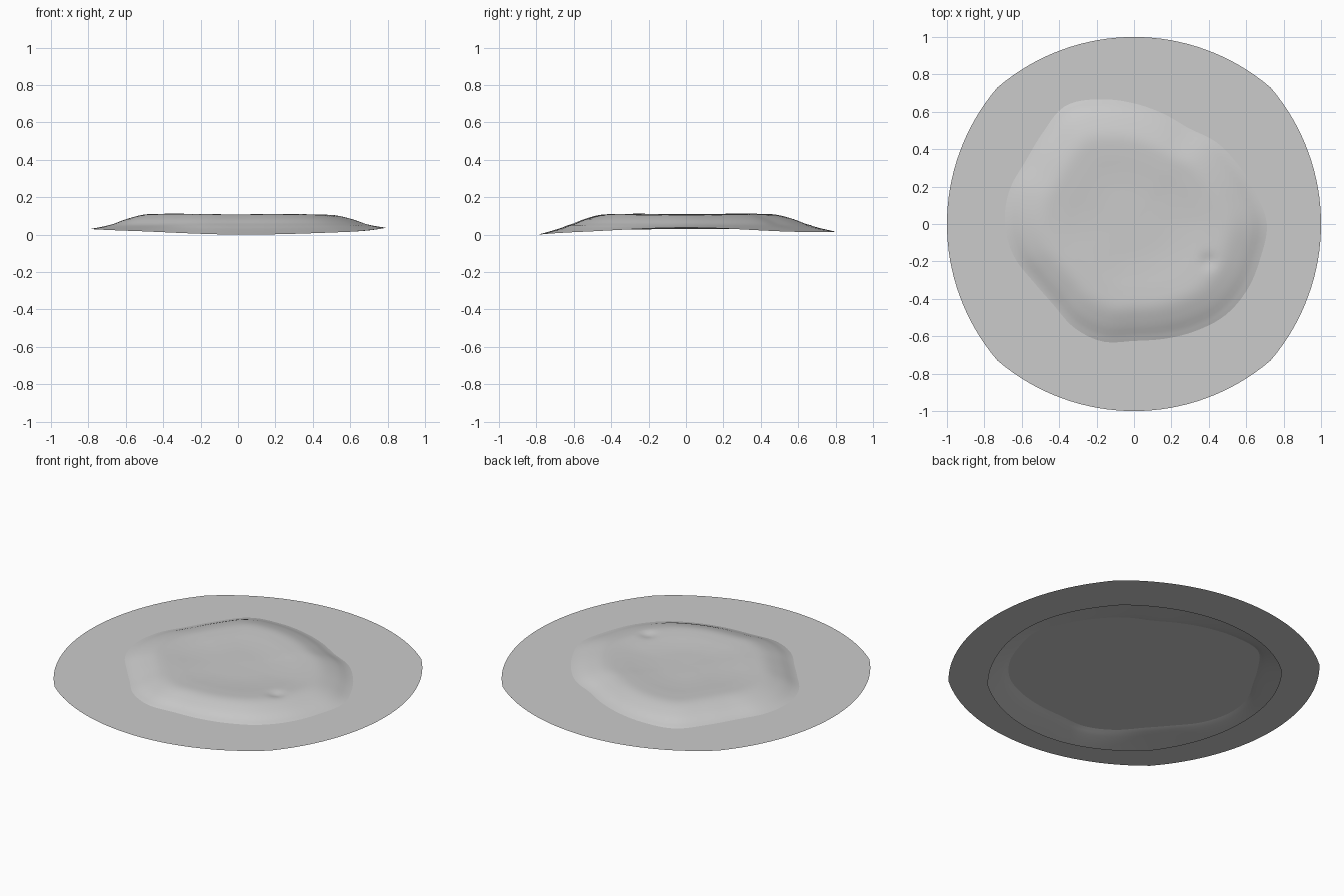
import bpy, bmesh
from math import sin, cos, tau, pi, sqrt, exp, floor

cube = bpy.data.objects.get("Cube")
if cube:
    bpy.data.objects.remove(cube, do_unlink=True)

SIDES = 128
RINGS = 36
GROUND_Z = 0.05


def material(name, colour):
    mat = bpy.data.materials.new(name)
    mat.use_nodes = True
    mat.diffuse_color = colour
    mat.node_tree.nodes["Principled BSDF"].inputs["Base Color"].default_value = colour
    return mat


def spline(values, t, loop=False):
    """Smooth curve through evenly spaced values."""
    n, i = len(values), floor(t)
    f = t - i
    pick = (lambda k: values[k % n]) if loop else (lambda k: values[min(max(k, 0), n - 1)])
    a, b, c, d = (pick(i + k) for k in (-1, 0, 1, 2))
    return b + 0.5 * f * (c - a + f * (2 * a - 5 * b + 4 * c - d + f * (3 * (b - c) + d - a)))


def four_arc(angle):
    """Radius of a rounded square made of four shallow arcs."""
    t = (angle + pi / 4) % (pi / 2) - pi / 4
    return sqrt(1.122 ** 2 - (0.122 * sin(t)) ** 2) - 0.122 * cos(t)


def make_object(name, bm, mat):
    bmesh.ops.recalc_face_normals(bm, faces=bm.faces)
    if sum(f.normal.z for f in bm.faces) < 0:
        bmesh.ops.reverse_faces(bm, faces=bm.faces)
    mesh = bpy.data.meshes.new(name)
    bm.to_mesh(mesh)
    bm.free()
    mesh.materials.append(mat)
    for poly in mesh.polygons:
        poly.use_smooth = True
    obj = bpy.data.objects.new(name, mesh)
    bpy.context.collection.objects.link(obj)
    return obj


grey = material("stone grey", (0.6, 0.6, 0.6, 1))

# Flat ground sheet
bm = bmesh.new()
angles = [tau * i / SIDES for i in range(SIDES)]
bm.faces.new([bm.verts.new((four_arc(a) * cos(a), four_arc(a) * sin(a), GROUND_Z)) for a in angles])
make_object("ground_sheet", bm, grey)

# Mound outline where it meets the ground, every 15 degrees from +x
outline = [0.71, 0.67, 0.64, 0.62, 0.59, 0.61, 0.645, 0.69, 0.73, 0.69, 0.67, 0.69,
           0.69, 0.665, 0.62, 0.61, 0.64, 0.65, 0.625, 0.635, 0.66, 0.69, 0.70, 0.70]
# Height of the open lower rim, every 45 degrees
rim_height = [0.037, 0.015, 0.016, 0.025, 0.03, 0.02, 0.0, 0.014]
# Height from the centre out to the outline, evenly spaced
dome = [0.094, 0.095, 0.097, 0.102, 0.108, 0.108, 0.084, GROUND_Z]


def mound_point(angle, s):
    """s runs 0 at the centre, 1 at the ground outline, 1.2 at the rim."""
    r_out = spline(outline, angle / tau * len(outline), True)
    if s <= 1:
        r = r_out * s
        z = spline(dome, s * (len(dome) - 1))
    else:
        f = (s - 1) / 0.2
        r_rim = four_arc(angle) * (0.79 + 0.01 * max(sin(angle), 0))
        r = r_out + (r_rim - r_out) * f
        z = GROUND_Z + (spline(rim_height, angle / tau * len(rim_height), True) - GROUND_Z) * f ** 0.85
    x, y = r * cos(angle), r * sin(angle)
    # Gentle lumps and one small pit on the upper surface
    fade = max(0, 1 - s * s)
    z += fade * (0.004 * sin(7 * x + 2) * cos(6 * y) - 0.008 * x)
    z -= 0.012 * exp(-((x - 0.4) ** 2 + (y + 0.2) ** 2) / 0.0015) * (s < 1)
    return x, y, z


# Lumpy mound, open underneath
bm = bmesh.new()
centre = bm.verts.new(mound_point(0, 0))
rings = [[bm.verts.new(mound_point(a, 1.2 * k / RINGS)) for a in angles] for k in range(1, RINGS + 1)]
for i in range(SIDES):
    j = (i + 1) % SIDES
    bm.faces.new((centre, rings[0][i], rings[0][j]))
    for inner, outer in zip(rings, rings[1:]):
        bm.faces.new((inner[i], outer[i], outer[j], inner[j]))
make_object("mound", bm, grey)
